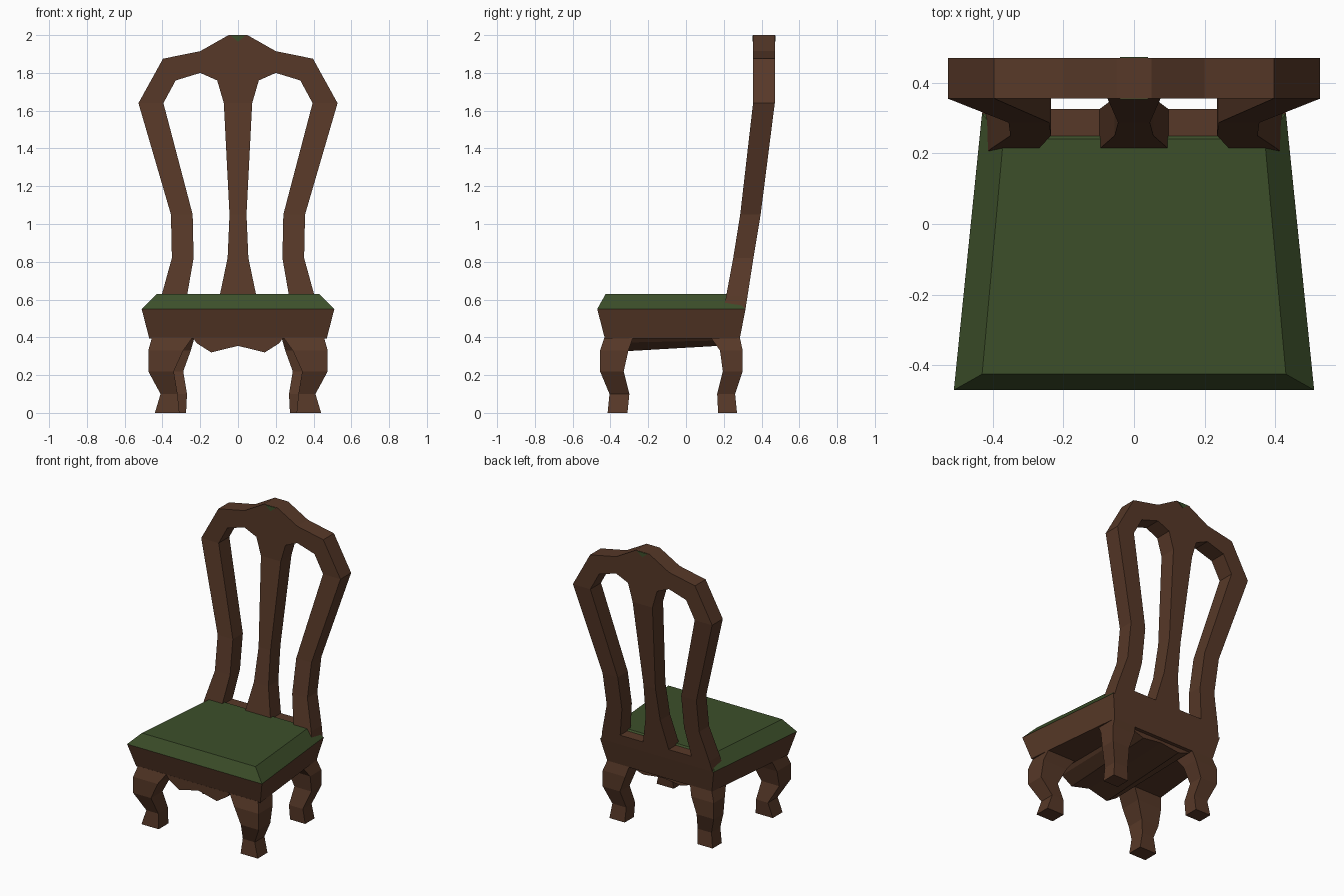
import bpy, bmesh

cube = bpy.data.objects.get("Cube")
if cube:
    bpy.data.objects.remove(cube)


def material(name, rgb):
    m = bpy.data.materials.new(name)
    m.use_nodes = True
    m.diffuse_color = (*rgb, 1)
    m.node_tree.nodes["Principled BSDF"].inputs["Base Color"].default_value = (*rgb, 1)
    return m


WOOD = material("dark brown wood", (0.095, 0.040, 0.021))
FABRIC = material("green fabric", (0.046, 0.078, 0.023))


def finish(name, bm, mat):
    bmesh.ops.recalc_face_normals(bm, faces=bm.faces)
    mesh = bpy.data.meshes.new(name)
    bm.to_mesh(mesh)
    bm.free()
    mesh.materials.append(mat)
    obj = bpy.data.objects.new(name, mesh)
    bpy.context.collection.objects.link(obj)
    return obj


def loft(name, rings, mat):
    """Skin closed rings of equal length and cap both ends."""
    bm = bmesh.new()
    loops = [[bm.verts.new(p) for p in ring] for ring in rings]
    n = len(loops[0])
    for a, b in zip(loops, loops[1:]):
        for i in range(n):
            j = (i + 1) % n
            bm.faces.new((a[i], a[j], b[j], b[i]))
    bm.faces.new(loops[0])
    bm.faces.new(loops[-1])
    return finish(name, bm, mat)


def trapezoid(z, front_half, front_y, back_half, back_y):
    return [(-front_half, front_y, z), (front_half, front_y, z),
            (back_half, back_y, z), (-back_half, back_y, z)]


# Seat frame and padded cushion
loft("seat_frame", [trapezoid(0.395, 0.47, -0.43, 0.395, 0.285),
                    trapezoid(0.55, 0.51, -0.47, 0.43, 0.315)], WOOD)
loft("seat_cushion", [trapezoid(0.55, 0.51, -0.47, 0.43, 0.312),
                      trapezoid(0.63, 0.43, -0.425, 0.37, 0.24)], FABRIC)

# Scalloped apron running under the seat
half = [(0.24, 0.0), (0.22, 0.03), (0.142, 0.08)]
scallop = [(-x, d) for x, d in half] + [(0, 0.045)] + half[::-1]
loft("scalloped_apron",
     [[(x, y, 0.4 - d * k) for x, d in scallop] for y, k in ((-0.432, 1), (0.26, 0.5))], WOOD)

# Curved legs: z, outer x, inner x, outer y, inner y
front_leg = [(0.4, 0.455, 0.24, 0.432, 0.28), (0.33, 0.475, 0.29, 0.455, 0.305),
             (0.22, 0.475, 0.34, 0.455, 0.33), (0.1, 0.41, 0.32, 0.405, 0.30),
             (0, 0.44, 0.31, 0.415, 0.31)]
back_leg = [(0.4, 0.395, 0.23, 0.285, 0.13), (0.33, 0.42, 0.25, 0.30, 0.18),
            (0.22, 0.42, 0.29, 0.30, 0.195), (0.1, 0.375, 0.27, 0.26, 0.165),
            (0, 0.39, 0.275, 0.27, 0.17)]
for end, rows, sy in (("front", front_leg, -1), ("back", back_leg, 1)):
    for side, sx in (("left", 1), ("right", -1)):
        rings = [[(sx * a, sy * c, z), (sx * b, sy * c, z),
                  (sx * b, sy * d, z), (sx * a, sy * d, z)] for z, a, b, c, d in rows]
        loft(f"{end}_{side}_leg", rings, WOOD)

# Backrest: flat outline cells that follow a raked front and back curve
rake = [(0.55, 0.20, 0.315), (0.82, 0.25, 0.357), (1.05, 0.287, 0.395),
        (1.64, 0.355, 0.47), (2.0, 0.355, 0.47)]


def depth(z):
    for (z0, f0, b0), (z1, f1, b1) in zip(rake, rake[1:]):
        if z <= z1:
            t = (z - z0) / (z1 - z0)
            return f0 + t * (f1 - f0), b0 + t * (b1 - b0)
    return rake[-1][1:]


rail = [((0.42, 0.55), (0.285, 0.55)), ((0.405, 0.62), (0.27, 0.62)),
        ((0.35, 0.82), (0.235, 0.82)), ((0.355, 1.05), (0.24, 1.05)),
        ((0.527, 1.64), (0.395, 1.64)), ((0.397, 1.875), (0.33, 1.76)),
        ((0.20, 1.915), (0.20, 1.80)), ((0.05, 2.0), (0.11, 1.76))]
splat = [(0.11, 0.55), (0.097, 0.62), (0.055, 0.82), (0.045, 1.05),
         (0.075, 1.64), (0.11, 1.76), (0.05, 2.0)]
cells = [(a, b, d, c) for (a, b), (c, d) in zip(rail, rail[1:])]
cells.append((rail[0][1], rail[1][1], splat[1], splat[0]))
cells += [tuple((-x, z) for x, z in cell) for cell in cells]
cells += [((-a, z0), (a, z0), (b, z1), (-b, z1))
          for (a, z0), (b, z1) in zip(splat, splat[1:])]

bm = bmesh.new()
points = {}
for x, z in {p for cell in cells for p in cell}:
    points[x, z] = [bm.verts.new((x, y, z)) for y in depth(z)]
edges = {}
for cell in cells:
    for layer in (0, 1):
        bm.faces.new([points[p][layer] for p in cell])
    for p, q in zip(cell, cell[1:] + cell[:1]):
        edges.setdefault(frozenset((p, q)), []).append((p, q))
for uses in edges.values():
    if len(uses) == 1:
        p, q = uses[0]
        bm.faces.new((points[p][0], points[q][0], points[q][1], points[p][1]))
finish("backrest", bm, WOOD)

# Small green accent at the top of the crest
loft("crest_accent", [[(-0.04, y, 1.998), (0.04, y, 1.998), (0, y, 1.965)]
                      for y in (0.352, 0.473)], FABRIC)
